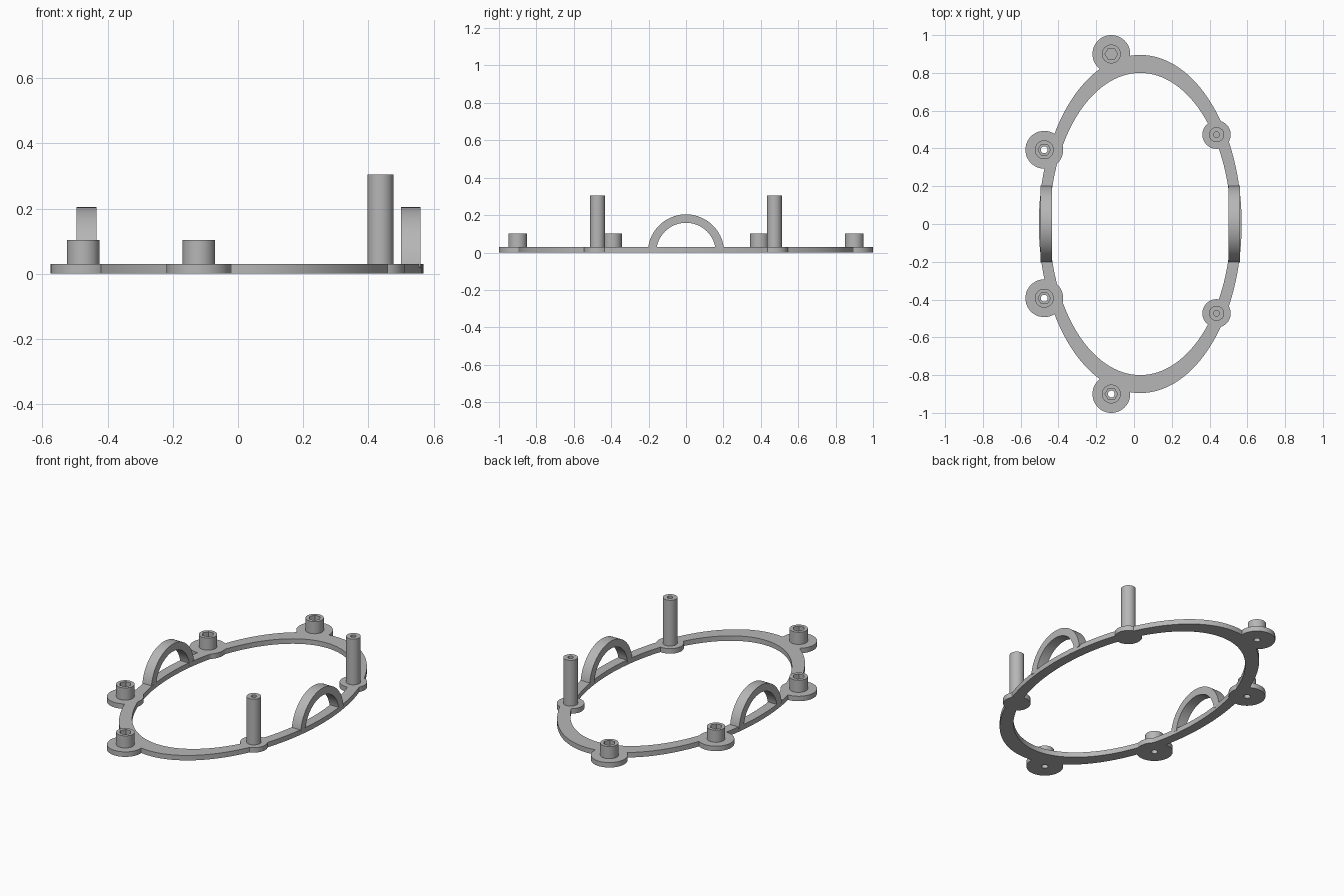
import bpy, bmesh
from math import sin, cos, pi, radians

cube = bpy.data.objects.get("Cube")
if cube:
    bpy.data.objects.remove(cube, do_unlink=True)

grey = bpy.data.materials.new("plain grey")
grey.use_nodes = True
colour = (0.47, 0.47, 0.47, 1)
grey.diffuse_color = colour
grey.node_tree.nodes["Principled BSDF"].inputs["Base Color"].default_value = colour

CX = 0.033         # centre of the oval
THICK = 0.03       # plate thickness
ASPECT = 0.6       # oval width / length


def sweep(name, sections, closed=True, at=(0, 0, 0)):
    """Skin a row of closed cross-sections into a solid."""
    bm = bmesh.new()
    rows = [[bm.verts.new(p) for p in s] for s in sections]
    n = len(rows[0])
    pairs = list(zip(rows, rows[1:]))
    if closed:
        pairs.append((rows[-1], rows[0]))
    else:
        bm.faces.new(rows[0])
        bm.faces.new(rows[-1])
    for a, b in pairs:
        for i in range(n):
            j = (i + 1) % n
            if (a[i].co - b[i].co).length + (a[j].co - b[j].co).length > 1e-6:
                bm.faces.new((a[i], a[j], b[j], b[i]))
    bmesh.ops.remove_doubles(bm, verts=bm.verts, dist=1e-6)
    bmesh.ops.recalc_face_normals(bm, faces=bm.faces)
    mesh = bpy.data.meshes.new(name)
    bm.to_mesh(mesh)
    bm.free()
    mesh.materials.append(grey)
    ob = bpy.data.objects.new(name, mesh)
    ob.location = at
    bpy.context.collection.objects.link(ob)
    return ob


def lathe(name, profile, at=(0, 0), segments=48, stretch=1, hexed=()):
    """Turn a (radius, z) profile; points listed in hexed follow a hexagon."""
    sections = []
    for k in range(segments):
        a = 2 * pi * k / segments
        flat = cos(pi / 6) / cos(a % (pi / 3) - pi / 6)
        row = []
        for i, (r, z) in enumerate(profile):
            r *= flat if i in hexed else 1
            row.append((r * cos(a) * stretch, r * sin(a), z))
        sections.append(row)
    return sweep(name, sections, at=(*at, 0))


def tube(ro, ri, z0, z1):
    return [(ro, z0), (ro, z1), (ri, z1), (ri, z0)]


def rod(r, z0, z1):
    return [(0, z0), (r, z0), (r, z1), (0, z1)]


def combine(ob, other, operation):
    mod = ob.modifiers.new("join", 'BOOLEAN')
    mod.operation, mod.solver, mod.object = operation, 'EXACT', other
    bpy.context.view_layer.update()
    graph = bpy.context.evaluated_depsgraph_get()
    mesh = bpy.data.meshes.new_from_object(ob.evaluated_get(graph))
    ob.modifiers.clear()
    ob.data = mesh
    bpy.data.objects.remove(other, do_unlink=True)


parts = []
boss_spots = [(x, s * y) for s in (-1, 1) for x, y in ((-0.12, 0.9), (-0.475, 0.393))]
post_spots = [(0.437, s * 0.473) for s in (-1, 1)]

# Oval base plate with round mounting pads and bolt holes
base = lathe("oval_base", tube(0.895, 0.8, 0, THICK), (CX, 0), 128, ASPECT)
for spots, radius in ((boss_spots, 0.1), (post_spots, 0.075)):
    for spot in spots:
        combine(base, lathe("pad", rod(radius, 0, THICK), spot), 'UNION')
for spot in boss_spots:
    combine(base, lathe("hole", rod(0.018, -0.1, 0.1), spot), 'DIFFERENCE')
parts.append(base)

# Short bosses with hexagonal nut sockets
for spot in boss_spots:
    parts.append(lathe("nut_boss", tube(0.05, 0.033, THICK, 0.103), spot, hexed=(2, 3)))

# Tall posts with blind screw holes
for spot in post_spots:
    profile = [(0, 0.02), (0.04, 0.02), (0.04, 0.305), (0.015, 0.305), (0.015, 0.2), (0, 0.2)]
    parts.append(lathe("tall_post", profile, spot))

# Half-round arches over both long sides
for name, x in (("right_arch", -0.465), ("left_arch", 0.53)):
    sections = []
    for k in range(49):
        a = 0.1 + (pi - 0.2) * k / 48
        sections.append([(dx, r * cos(a), r * sin(a)) for dx, r in
                         ((-0.03, 0.204), (0.03, 0.204), (0.03, 0.159), (-0.03, 0.159))])
    parts.append(sweep(name, sections, False, (x, 0, 0)))

# Smooth the round walls, keep the rims sharp
bpy.ops.object.select_all(action='DESELECT')
for ob in parts:
    ob.select_set(True)
bpy.context.view_layer.objects.active = base
bpy.ops.object.shade_smooth_by_angle(angle=radians(30))
